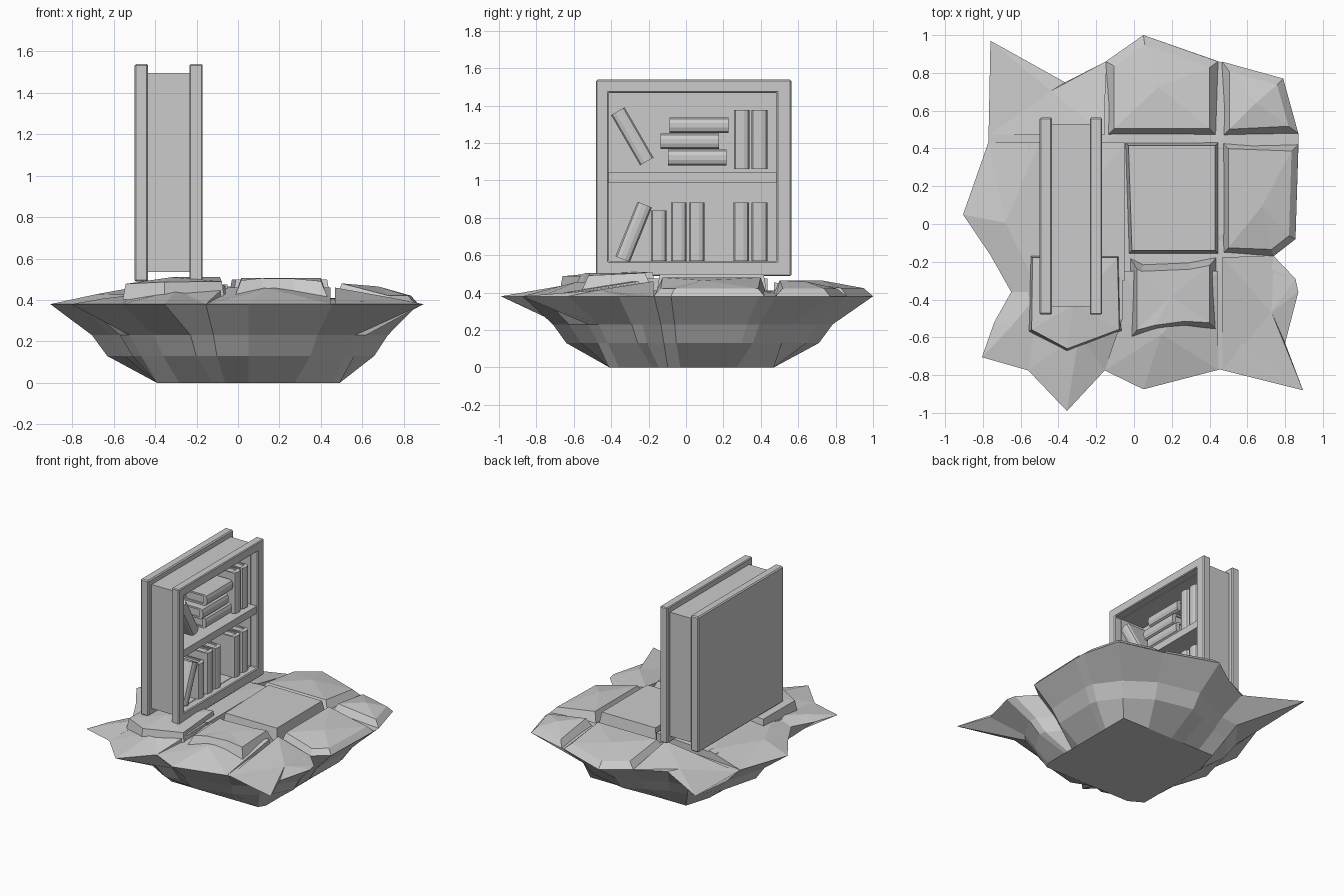
import bpy, bmesh, math
from mathutils import Vector, Matrix
from mathutils.geometry import intersect_point_line

if "Cube" in bpy.data.objects:
    bpy.data.objects.remove(bpy.data.objects["Cube"])

RIM = [Vector(p) for p in (
    (-.76, .97), (-.365, .75), (-.15, .86), (.05, 1), (.45, .86), (.79, .77), (.87, .48),
    (.87, .39), (.855, -.08), (.74, -.17), (.855, -.29), (.87, -.36), (.8, -.63), (.895, -.88),
    (.455, -.77), (.05, -.875), (-.155, -.775), (-.355, -.99), (-.56, -.775), (-.805, -.705),
    (-.74, -.52), (-.65, -.36), (-.76, -.165), (-.905, .05), (-.77, .435), (-.77, .47))]
CENTRE = Vector((.05, .03))
RIM_Z = .38


def finish(bm, name, bevel=0):
    bmesh.ops.remove_doubles(bm, verts=bm.verts, dist=1e-4)
    bmesh.ops.recalc_face_normals(bm, faces=bm.faces)
    me = bpy.data.meshes.new(name)
    bm.to_mesh(me)
    bm.free()
    ob = bpy.data.objects.new(name, me)
    bpy.context.collection.objects.link(ob)
    if bevel:
        mod = ob.modifiers.new("edge_bevel", 'BEVEL')
        mod.width, mod.segments = bevel, 1
    return ob


def loft(bm, rings):
    loops = [[bm.verts.new(p) for p in r] for r in rings]
    n = len(loops[0])
    for a, b in zip(loops, loops[1:]):
        for i in range(n):
            bm.faces.new((a[i], a[(i + 1) % n], b[(i + 1) % n], b[i]))
    return loops


def add_box(bm, x, y, z):
    c = Vector((sum(x) / 2, sum(y) / 2, sum(z) / 2))
    m = Matrix.Translation(c) @ Matrix.Diagonal((x[1] - x[0], y[1] - y[0], z[1] - z[0], 1))
    bmesh.ops.create_cube(bm, size=1, matrix=m)


def rim_distance(p):
    best = 9
    for a, b in zip(RIM, RIM[1:] + RIM[:1]):
        t = max(0, min(1, intersect_point_line(p, a, b)[1]))
        best = min(best, (p - a.lerp(b, t)).length)
    return best


# Floating rock: stacked rings narrowing to a square foot
def rock_ring(scale, z):
    out = []
    for p in RIM:
        v = p - CENTRE
        v = v * min(1, .92 / v.length) * scale
        out.append((*(CENTRE + v), z))
    return out


foot = []
for p in RIM:
    v = p - CENTRE
    foot.append((*(CENTRE + v * .44 / max(abs(v.x), abs(v.y))), 0))
bm = bmesh.new()
loops = loft(bm, [foot, rock_ring(.74, .13), rock_ring(.82, .23),
                  [(*p, RIM_Z) for p in RIM], rock_ring(.55, .41)])
bm.faces.new(loops[0])
bm.faces.new(loops[-1])
finish(bm, "rock_base")


# Ground pieces following the rock's domed height
def inset_outline(pts, d):
    n = len(pts)
    area = sum(pts[i - 1].cross(pts[i]) for i in range(n))
    s = 1 if area > 0 else -1
    out = []
    for i, p in enumerate(pts):
        e1 = (p - pts[i - 1]).normalized()
        e2 = (pts[(i + 1) % n] - p).normalized()
        n1, n2 = Vector((-e1.y, e1.x)) * s, Vector((-e2.y, e2.x)) * s
        out.append(p + (n1 + n2) / (1 + n1.dot(n2)) * d)
    return out


def tile(name, outline, inset=0, lift=0, cap=.09):
    pts = [Vector(p) for p in outline]

    def top(p):
        return (p.x, p.y, RIM_Z + min(cap, .3 * rim_distance(p)) + lift)
    inner = inset_outline(pts, inset)
    bm = bmesh.new()
    upper = loft(bm, [[(*p, RIM_Z) for p in pts], [top(p) for p in inner]])[1]
    hub = bm.verts.new(top(sum(inner, Vector((0, 0))) / len(inner)))
    for i in range(len(upper)):
        bm.faces.new((upper[i - 1], upper[i], hub))
    finish(bm, name)


tile("ground_back_left", [(-.76, .97), (-.365, .75), (-.15, .86), (-.155, .47), (-.77, .47)], cap=.075)
tile("ground_left", [(-.905, .05), (-.77, .435), (-.5, .435), (-.5, -.36), (-.65, -.36), (-.76, -.165)])
tile("ground_front_left", [(-.65, -.36), (-.5, -.36), (-.56, -.775), (-.805, -.705), (-.74, -.52)])
tile("ground_under_shelf", [(-.56, .435), (-.05, .435), (-.05, -.3), (-.56, -.3)], lift=.005)
tile("ground_front", [(-.56, -.775), (-.355, -.99), (-.155, -.775), (-.06, -.5), (-.06, -.25), (-.56, -.25)])
tile("ground_front_middle", [(-.155, -.775), (.05, -.875), (.445, -.77), (.445, -.25), (-.06, -.25)], cap=.08)
tile("ground_front_right", [(.468, -.175), (.74, -.17), (.855, -.29), (.87, -.36), (.8, -.63),
                            (.895, -.88), (.468, -.77)], cap=.08)

# Raised paving slabs
tile("slab_back", [(-.15, .86), (.05, 1), (.445, .86), (.445, .46), (-.15, .46)], .045, .03, .055)
tile("slab_back_right", [(.465, .86), (.79, .77), (.87, .48), (.465, .46)], .04, .03, .055)
tile("slab_middle", [(-.05, .435), (.45, .435), (.45, -.16), (-.03, -.16)], .02, .03)
tile("slab_right", [(.465, .435), (.87, .42), (.855, -.08), (.74, -.17), (.465, -.16)], .035, .03, .07)
tile("slab_front", [(-.555, -.16), (-.07, -.16), (-.06, -.57), (-.355, -.68), (-.56, -.57)], .018, .04)
tile("slab_front_middle", [(-.03, -.165), (.05, -.205), (.29, -.195), (.445, -.165), (.445, -.57),
                           (.27, -.56), (.12, -.58), (-.03, -.62)], .045, .035)

# Giant book standing upright: covers and page block hollowed as a bookcase
Y, Z = (-.48, .563), (.488, 1.538)
PY, PZ = (-.437, .53), (.535, 1.495)
HY, HZ = (-.415, .485), (.566, 1.468)
bm = bmesh.new()
add_box(bm, (-.5, -.433), Y, Z)
finish(bm, "back_cover", .008)


def frame(name, x, oy, oz, bevel=0):
    def rect(px, y, z):
        return [(px, y[0], z[0]), (px, y[1], z[0]), (px, y[1], z[1]), (px, y[0], z[1])]
    bm = bmesh.new()
    loft(bm, [rect(x[0], oy, oz), rect(x[1], oy, oz), rect(x[1], HY, HZ),
              rect(x[0], HY, HZ), rect(x[0], oy, oz)])
    finish(bm, name, bevel)


frame("front_cover_frame", (-.234, -.17), Y, Z, .006)
frame("page_block", (-.435, -.233), PY, PZ)
bm = bmesh.new()
add_box(bm, (-.433, -.18), HY, (.987, 1.043))
finish(bm, "shelf_board")


# Small books: rounded spine cover wrapped around pages
def book(name, y, z, h, tilt, w=.083, depth=.2):
    r, t = w / 2, .013
    arc = [(.022 * math.cos(a), r * math.sin(a)) for a in
           [math.radians(-90 + 36 * k) for k in range(6)]]
    back = .02 - depth
    prof = arc + [(back, r), (back, r - t), (-.012, r - t), (-.012, t - r), (back, t - r), (back, -r)]
    bm = bmesh.new()
    lo, hi = loft(bm, [[(px, py, s * h / 2) for px, py in prof] for s in (-1, 1)])
    bm.faces.new(lo)
    bm.faces.new(hi)
    add_box(bm, (back + .012, -.012), (t - r, r - t), (-h / 2 + .01, h / 2 - .01))
    bm.transform(Matrix.Translation((-.225, y, z)) @ Matrix.Rotation(math.radians(tilt), 4, 'X'))
    finish(bm, name)


BOOKS = [(-.287, 1.235, .31, 30), (.07, 1.295, .315, 90), (.02, 1.208, .315, 90), (.06, 1.122, .315, 90),
         (.297, 1.218, .315, 0), (.393, 1.218, .315, 0), (-.28, .724, .315, -22), (-.145, .703, .27, 0),
         (-.038, .725, .315, 0), (.058, .725, .315, 0), (.295, .725, .315, 0), (.393, .725, .315, 0)]
for i, b in enumerate(BOOKS):
    book(f"small_book_{i + 1}", *b)
